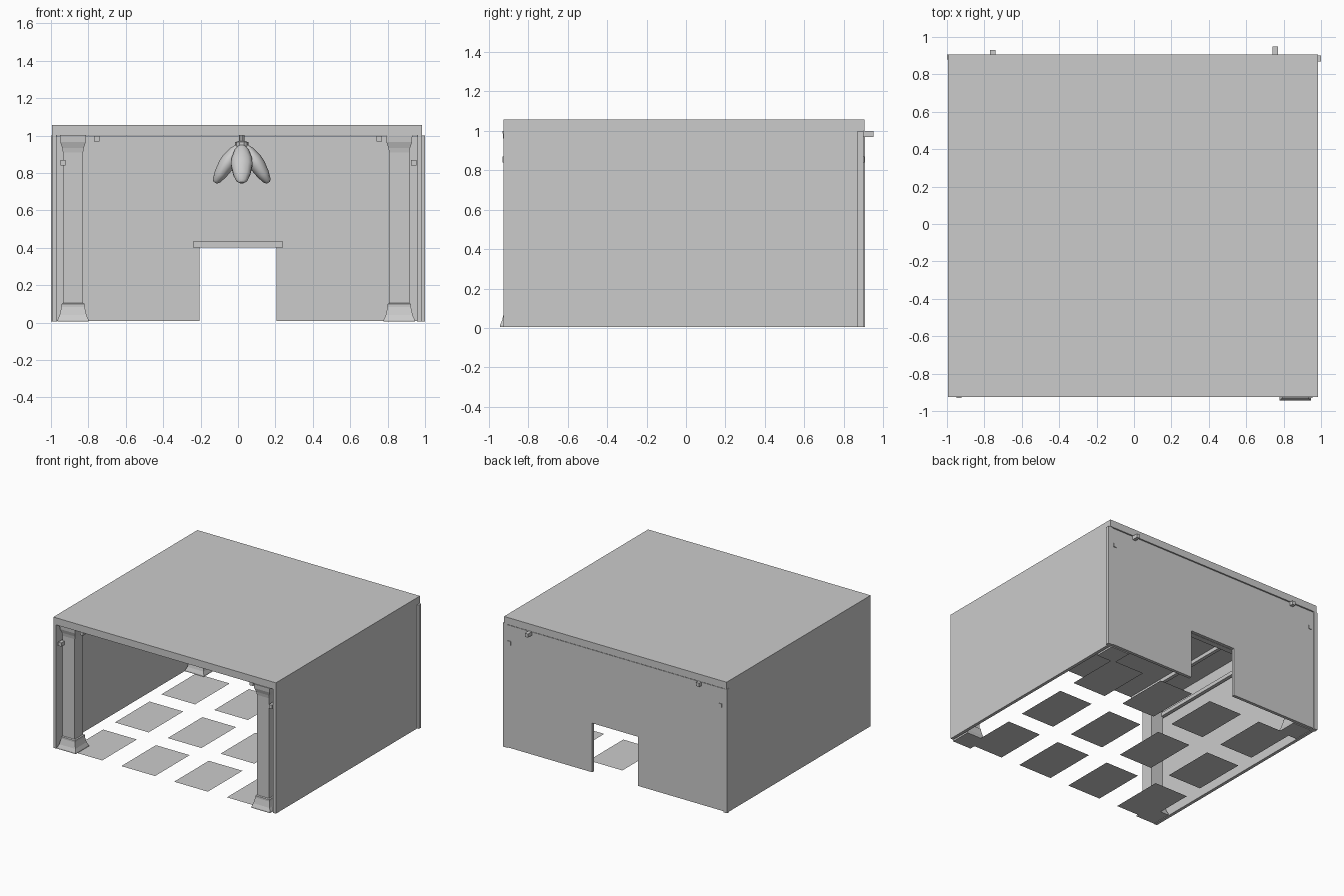
import bpy, bmesh, math
from mathutils import Matrix, Vector

if "Cube" in bpy.data.objects:
    bpy.data.objects.remove(bpy.data.objects["Cube"])


def finish(name, bm):
    bmesh.ops.recalc_face_normals(bm, faces=bm.faces)
    me = bpy.data.meshes.new(name)
    bm.to_mesh(me)
    bm.free()
    ob = bpy.data.objects.new(name, me)
    bpy.context.collection.objects.link(ob)
    return ob


def box(name, x0, x1, y0, y1, z0, z1):
    bm = bmesh.new()
    bmesh.ops.create_cube(bm, size=1)
    for v in bm.verts:
        v.co = ((x0 + x1) / 2 + v.co.x * (x1 - x0),
                (y0 + y1) / 2 + v.co.y * (y1 - y0),
                (z0 + z1) / 2 + v.co.z * (z1 - z0))
    return finish(name, bm)


def lathe(name, profile, sides, matrix, square=False):
    """Stack rings of (radius, z); square rings use half widths."""
    bm = bmesh.new()
    rings = []
    for r, z in profile:
        k = r * math.sqrt(2) if square else r
        off = math.pi / sides if square else 0
        rings.append([bm.verts.new(matrix @ Vector((
            k * math.cos(off + math.tau * i / sides),
            k * math.sin(off + math.tau * i / sides), z))) for i in range(sides)])
    for a, b in zip(rings, rings[1:]):
        for i in range(sides):
            j = (i + 1) % sides
            bm.faces.new((a[i], a[j], b[j], b[i]))
    bm.faces.new(rings[0])
    bm.faces.new(rings[-1])
    return finish(name, bm)


# Roof and side walls
box("roof", -0.995, 0.985, -0.925, 0.905, 1.0, 1.057)
box("left_wall", -0.995, -0.97, -0.925, 0.9, 0.005, 1.0)
box("right_wall", 0.96, 0.985, -0.925, 0.9, 0.005, 1.0)

# Back wall with a doorway
bm = bmesh.new()
outline = [(-0.97, 0.01), (-0.205, 0.01), (-0.205, 0.405), (0.205, 0.405),
           (0.205, 0.01), (0.96, 0.01), (0.96, 0.995), (-0.97, 0.995)]
face = bm.faces.new([bm.verts.new((x, 0.9, z)) for x, z in outline])
ext = bmesh.ops.extrude_face_region(bm, geom=[face])
bmesh.ops.translate(bm, vec=(0, -0.025, 0),
                    verts=[g for g in ext["geom"] if isinstance(g, bmesh.types.BMVert)])
finish("back_wall", bm)
box("door_lintel", -0.24, 0.24, 0.83, 0.876, 0.403, 0.433)

# Corner trims and long rails passing through the back wall
box("left_corner_trim", -1.0, -0.968, 0.88, 0.907, 0.005, 1.0)
box("right_corner_trim", 0.958, 1.0, 0.87, 0.9, 0.005, 1.0)
for side, x, end in (("left", -0.755, 0.93), ("right", 0.755, 0.95)):
    box(side + "_ceiling_rail", x - 0.014, x + 0.014, -0.91, end, 0.968, 0.998)
for side, x in (("left", -0.935), ("right", 0.94)):
    box(side + "_wall_rail", x - 0.014, x + 0.014, -0.93, 0.906, 0.84, 0.87)

# Four square columns with flared base and capital
column = [(0.083, 0.005), (0.083, 0.015), (0.072, 0.04), (0.062, 0.085), (0.062, 0.1),
          (0.054, 0.105), (0.054, 0.91), (0.058, 0.935), (0.068, 0.965), (0.07, 1.0)]
for name, x, y in (("front_left", -0.882, -0.838), ("front_right", 0.862, -0.86),
                   ("back_left", -0.882, 0.79), ("back_right", 0.862, 0.79)):
    lathe(name + "_column", column, 4, Matrix.Translation((x, y, 0)), True)

# Floor tiles
for i in range(4):
    for j in range(3):
        cx, cy = -0.735 + 0.47 * i, -0.67 + 0.59 * j
        bm = bmesh.new()
        bm.faces.new([bm.verts.new((cx + sx * 0.15, cy + sy * 0.22, 0.0))
                      for sx, sy in ((-1, -1), (1, -1), (1, 1), (-1, 1))])
        finish("floor_tile", bm)

# Hanging lamp: stem, hub and drooping petals
lamp = Matrix.Translation((0.02, 0, 0))
lathe("lamp_stem", [(0.035, 0.915), (0.035, 0.965), (0.014, 0.972), (0.014, 1.0)], 10, lamp)
petal = [(0.018, 0), (0.038, -0.03), (0.055, -0.085), (0.057, -0.12),
         (0.045, -0.18), (0.028, -0.22), (0.012, -0.232)]
for i in range(4):
    m = (lamp @ Matrix.Rotation(i * math.pi / 2, 4, 'Z')
         @ Matrix.Translation((0.02, 0, 0.945)) @ Matrix.Rotation(math.radians(-32), 4, 'Y')
         @ Matrix.Diagonal((0.75, 1.05, 1, 1)))
    ob = lathe("lamp_petal", petal, 10, m)
    for p in ob.data.polygons:
        p.use_smooth = len(p.vertices) == 4
